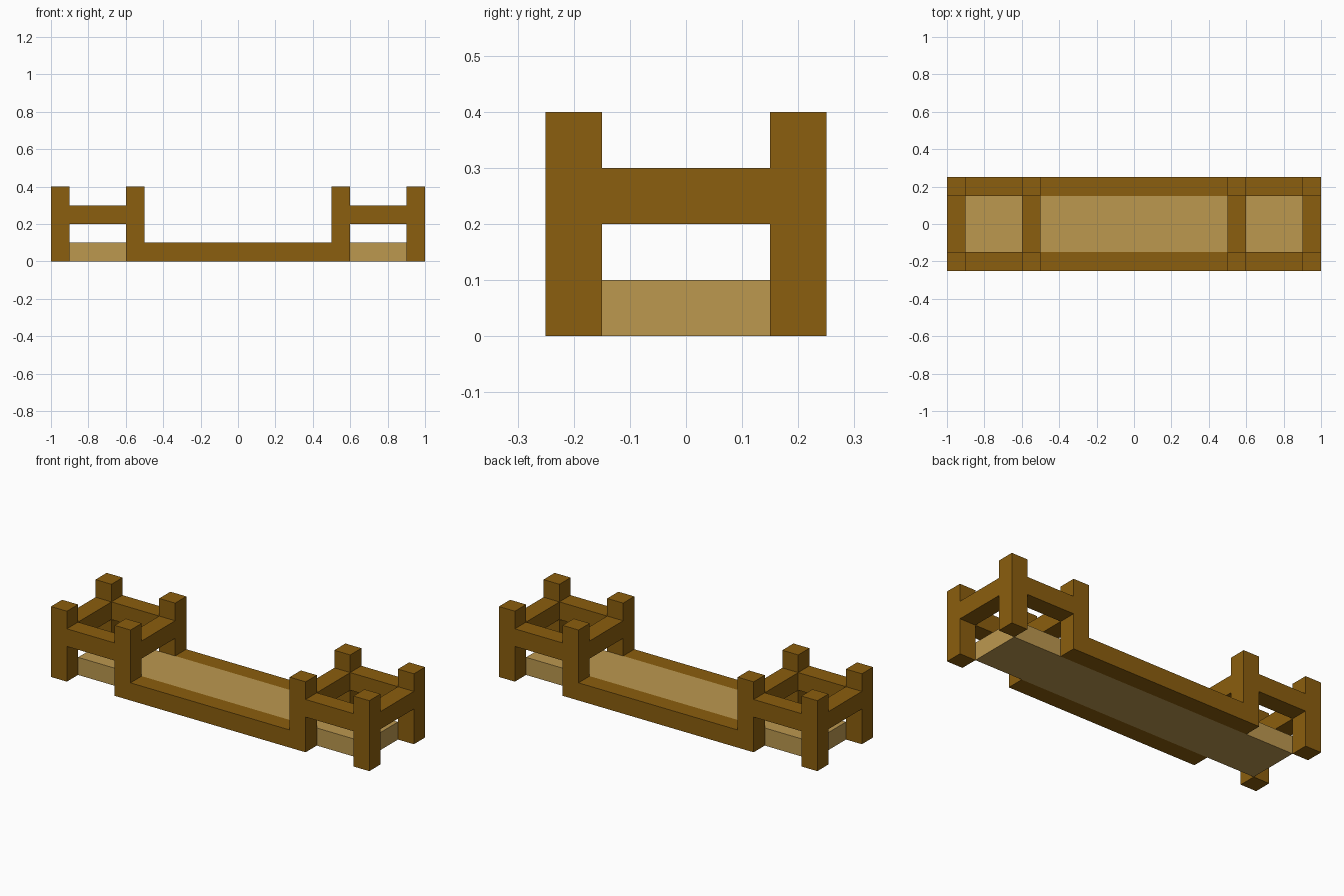
import bpy

cube = bpy.data.objects.get("Cube")
if cube:
    bpy.data.objects.remove(cube, do_unlink=True)


def material(name, rgb):
    mat = bpy.data.materials.new(name)
    mat.use_nodes = True
    mat.diffuse_color = (*rgb, 1)
    bsdf = next(n for n in mat.node_tree.nodes if n.type == 'BSDF_PRINCIPLED')
    bsdf.inputs["Base Color"].default_value = (*rgb, 1)
    return mat


dark_wood = material("dark wood", (0.258, 0.112, 0.0044))
light_wood = material("light wood", (0.503, 0.314, 0.078))


def box(name, center, size, mat):
    bpy.ops.mesh.primitive_cube_add(size=1, location=center)
    ob = bpy.context.object
    ob.name = ob.data.name = name
    ob.scale = size
    bpy.ops.object.transform_apply(location=False, rotation=False, scale=True)
    ob.data.materials.append(mat)
    return ob


T = 0.1                          # timber thickness
Y = 0.2                          # centre line of the long sides
OUTER, INNER = 0.95, 0.55        # post centre lines along the length

# Long deck between the posts
box("deck", (0, 0, T / 2), (1.8, 0.3, T), light_wood)

for sy, side in ((-1, "front"), (1, "back")):
    # Low rail along the middle of each long side
    box(f"{side}_low_rail", (0, sy * Y, T / 2), (1.0, T, T), dark_wood)
    for sx, end in ((-1, "right"), (1, "left")):
        # Corner posts and the long-side rail joining them
        for x, place in ((OUTER, "outer"), (INNER, "inner")):
            box(f"{side}_{end}_{place}_post", (sx * x, sy * Y, 0.2), (T, T, 0.4), dark_wood)
        box(f"{side}_{end}_side_rail", (sx * 0.75, sy * Y, 0.25), (0.3, T, T), dark_wood)

# Cross rails at both ends
for sx, end in ((-1, "right"), (1, "left")):
    for x, place in ((OUTER, "outer"), (INNER, "inner")):
        box(f"{end}_{place}_cross_rail", (sx * x, 0, 0.25), (T, 0.3, T), dark_wood)
